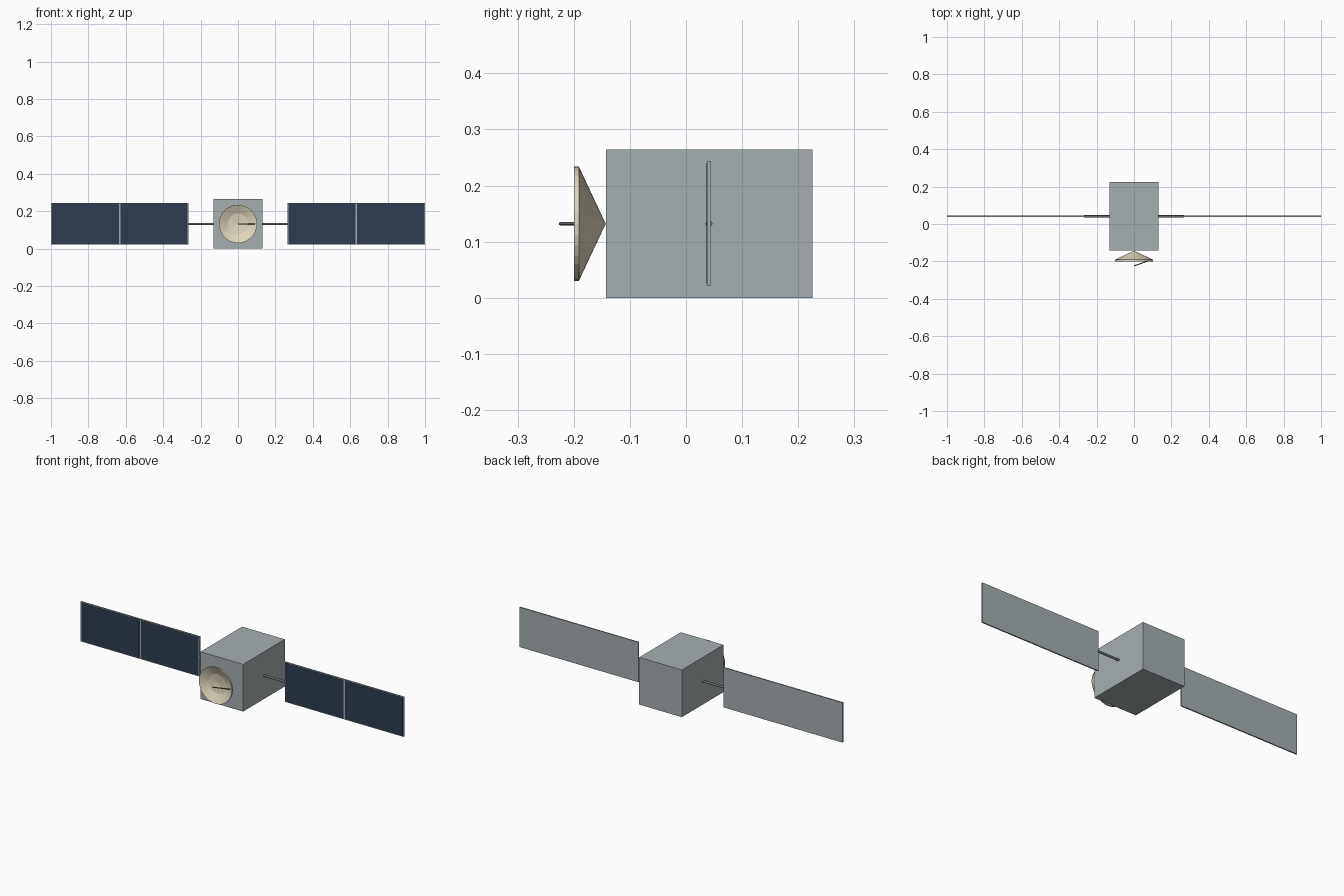
import bpy, bmesh, math
from mathutils import Vector

cube = bpy.data.objects.get("Cube")
if cube:
    bpy.data.objects.remove(cube, do_unlink=True)


def material(name, hex_code):
    def linear(c):
        return c / 12.92 if c <= 0.04045 else ((c + 0.055) / 1.055) ** 2.4
    colour = [linear(int(hex_code[i:i + 2], 16) / 255) for i in (0, 2, 4)] + [1]
    mat = bpy.data.materials.new(name)
    mat.use_nodes = True
    mat.diffuse_color = colour
    mat.node_tree.nodes["Principled BSDF"].inputs["Base Color"].default_value = colour
    return mat


GREY = material("body grey", "A5AFB1")
NAVY = material("solar cell navy", "2D3C50")
CREAM = material("dish cream", "E0D6BE")
STEEL = material("strut grey", "707577")


def add_object(name, bm, mat):
    bmesh.ops.recalc_face_normals(bm, faces=bm.faces)
    mesh = bpy.data.meshes.new(name)
    bm.to_mesh(mesh)
    bm.free()
    mesh.materials.append(mat)
    obj = bpy.data.objects.new(name, mesh)
    bpy.context.collection.objects.link(obj)
    return obj


def box(name, low, high, mat):
    low, high = Vector(low), Vector(high)
    bm = bmesh.new()
    bmesh.ops.create_cube(bm, size=1)
    bmesh.ops.scale(bm, vec=high - low, verts=bm.verts)
    bmesh.ops.translate(bm, vec=(low + high) / 2, verts=bm.verts)
    return add_object(name, bm, mat)


def rod(name, start, end, radius, mat):
    start, end = Vector(start), Vector(end)
    axis = end - start
    bm = bmesh.new()
    bmesh.ops.create_cone(bm, cap_ends=True, segments=16, radius1=radius,
                          radius2=radius, depth=axis.length)
    bmesh.ops.rotate(bm, matrix=axis.to_track_quat('Z', 'Y').to_matrix(), verts=bm.verts)
    bmesh.ops.translate(bm, vec=(start + end) / 2, verts=bm.verts)
    obj = add_object(name, bm, mat)
    for p in obj.data.polygons:
        p.use_smooth = len(p.vertices) == 4
    obj.data.set_sharp_from_angle(angle=math.radians(40))
    return obj


MID = 0.132       # height of the central axis
WING_Y = 0.041    # depth of the wing plane

# Main body
box("body", (-MID, -0.143, 0), (MID, 0.225, 2 * MID), GREY)

# Booms, wing panels and front solar cells on both sides
for side, s in (("left", 1), ("right", -1)):
    rod(side + "_boom", (s * 0.12, WING_Y, MID), (s * 0.266, WING_Y, MID), 0.006, STEEL)

    def plate(name, x0, x1, y0, y1, margin, mat):
        a, b = sorted((s * x0, s * x1))
        box(name, (a, y0, 0.021 + margin), (b, y1, 0.244 - margin), mat)

    plate(side + "_wing_panel", 0.264, 1.0, 0.0375, 0.0445, 0, GREY)
    plate(side + "_inner_cells", 0.270, 0.627, 0.0365, 0.038, 0.004, NAVY)
    plate(side + "_outer_cells", 0.637, 0.994, 0.0365, 0.038, 0.004, NAVY)

# Dish: conical back, short rim and hollow front, spun around the y axis
profile = [(0, -0.143), (0.102, -0.191), (0.102, -0.2), (0.055, -0.178), (0, -0.171)]
bm = bmesh.new()
verts = [bm.verts.new((r, y, MID)) for r, y in profile]
edges = [bm.edges.new(pair) for pair in zip(verts, verts[1:])]
bmesh.ops.spin(bm, geom=verts + edges, cent=(0, 0, MID), axis=(0, 1, 0),
               angle=math.tau, steps=32)
bmesh.ops.remove_doubles(bm, verts=bm.verts, dist=0.0005)
add_object("dish", bm, CREAM)

# Feed strut reaching from the rim to the focus
rod("feed_strut", (0.092, -0.192, MID), (0, -0.224, MID), 0.0028, STEEL)
